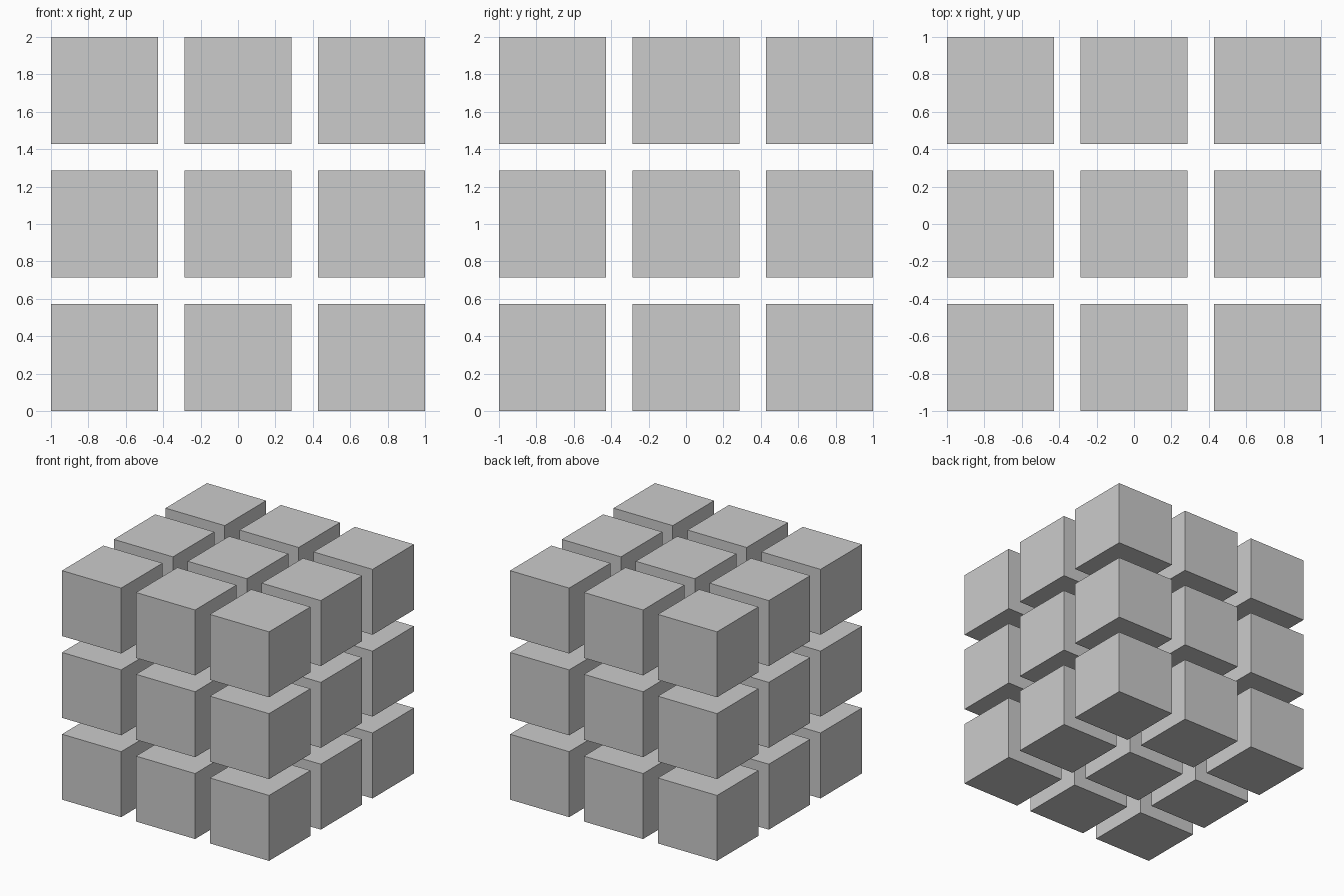
import bpy

if "Cube" in bpy.data.objects:
    bpy.data.objects.remove(bpy.data.objects["Cube"])

SIZE = 4 / 7    # edge of one small cube
PITCH = 5 / 7   # distance between cube centres


def add_block(name, location):
    bpy.ops.mesh.primitive_cube_add(size=SIZE, location=location)
    bpy.context.object.name = name


# 3 x 3 x 3 grid of separate cubes
for layer, z in (("bottom", -1), ("middle", 0), ("top", 1)):
    for row, y in (("front", -1), ("centre", 0), ("back", 1)):
        for column, x in (("left", -1), ("mid", 0), ("right", 1)):
            add_block(f"{layer}_{row}_{column}_cube",
                      (x * PITCH, y * PITCH, 1 + z * PITCH))
